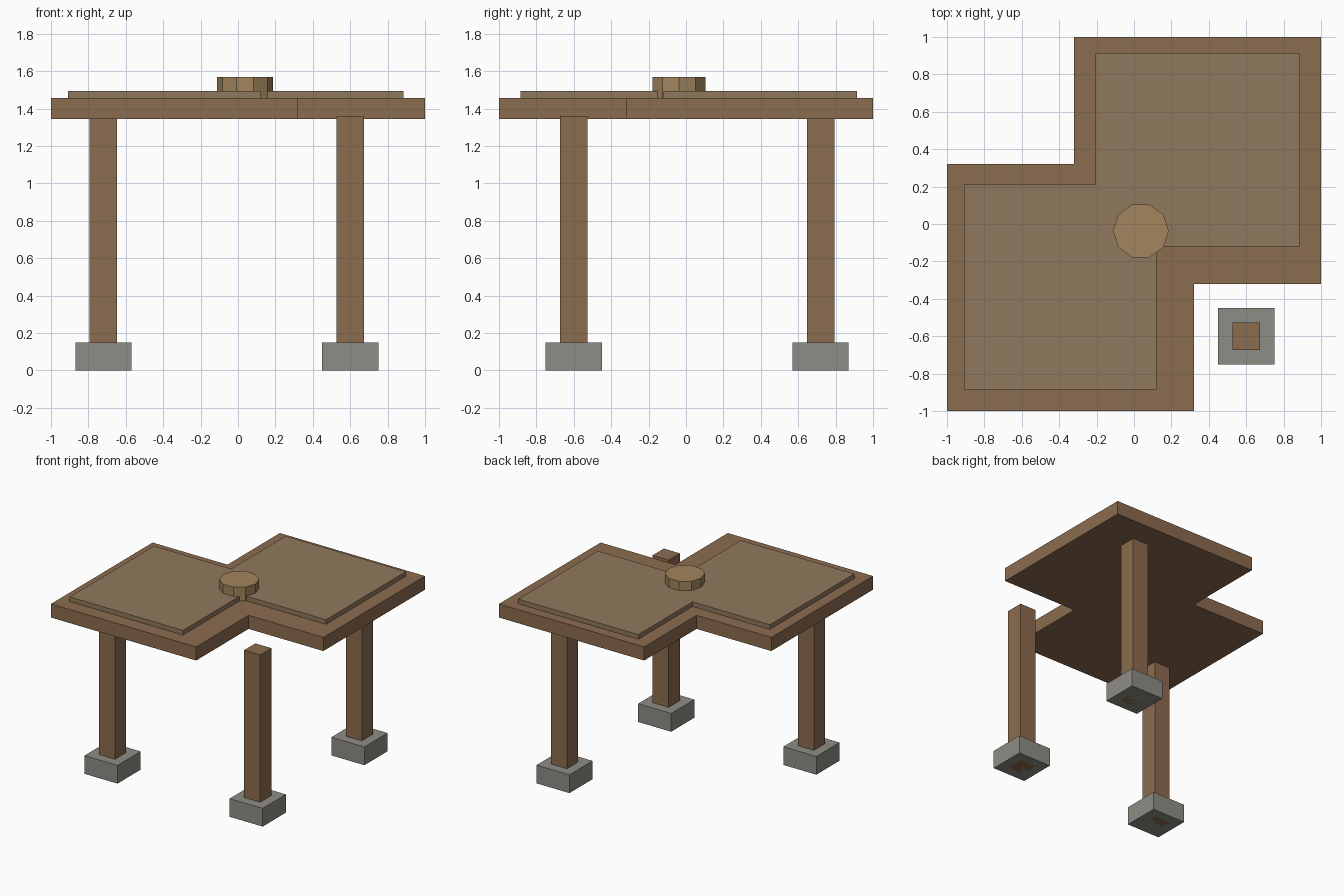
import bpy, bmesh, math

if "Cube" in bpy.data.objects:
    bpy.data.objects.remove(bpy.data.objects["Cube"])

def material(name, rgb):
    m = bpy.data.materials.new(name)
    m.diffuse_color = (*rgb, 1)
    m.use_nodes = True
    m.node_tree.nodes["Principled BSDF"].inputs["Base Color"].default_value = m.diffuse_color
    return m

wood = material("wood", (0.26, 0.15, 0.078))
panel_wood = material("panel_wood", (0.28, 0.19, 0.11))
cap_wood = material("cap_wood", (0.36, 0.235, 0.11))
stone = material("stone", (0.27, 0.265, 0.235))

def prism(name, outline, z0, z1, mat):
    """Extrude a flat outline from z0 up to z1."""
    bm = bmesh.new()
    face = bm.faces.new([bm.verts.new((x, y, z0)) for x, y in outline])
    new = bmesh.ops.extrude_face_region(bm, geom=[face])["geom"]
    verts = [g for g in new if isinstance(g, bmesh.types.BMVert)]
    bmesh.ops.translate(bm, vec=(0, 0, z1 - z0), verts=verts)
    bmesh.ops.recalc_face_normals(bm, faces=bm.faces)
    me = bpy.data.meshes.new(name)
    bm.to_mesh(me)
    bm.free()
    me.materials.append(mat)
    ob = bpy.data.objects.new(name, me)
    bpy.context.collection.objects.link(ob)
    return ob

def square(x, y, h):
    return [(x - h, y - h), (x + h, y - h), (x + h, y + h), (x - h, y + h)]

# Posts on stone footings; the front right one stands free in the notch
for label, x, y in (("front_left", -0.72, -0.6),
                    ("front_right", 0.6, -0.6),
                    ("back_right", 0.6, 0.72)):
    prism(label + "_footing", square(x, y, 0.15), 0, 0.15, stone)
    prism(label + "_post", square(x, y, 0.073), 0, 1.36, wood)

# Deck slab: two overlapping squares in one outline
prism("deck_slab", [(-1, -1), (0.32, -1), (0.32, -0.32), (1, -0.32),
                    (1, 1), (-0.32, 1), (-0.32, 0.32), (-1, 0.32)],
      1.345, 1.457, wood)

# Raised inset panel following the deck outline
prism("top_panel", [(-0.91, -0.885), (0.12, -0.885), (0.12, -0.12), (0.885, -0.12),
                    (0.885, 0.915), (-0.207, 0.915), (-0.207, 0.21), (-0.91, 0.21)],
      1.457, 1.495, panel_wood)

# Ten-sided centre cap
ring = [(0.037 + 0.149 * math.cos(i * math.tau / 10),
         -0.037 + 0.149 * math.sin(i * math.tau / 10)) for i in range(10)]
prism("centre_cap", ring, 1.455, 1.57, cap_wood)
